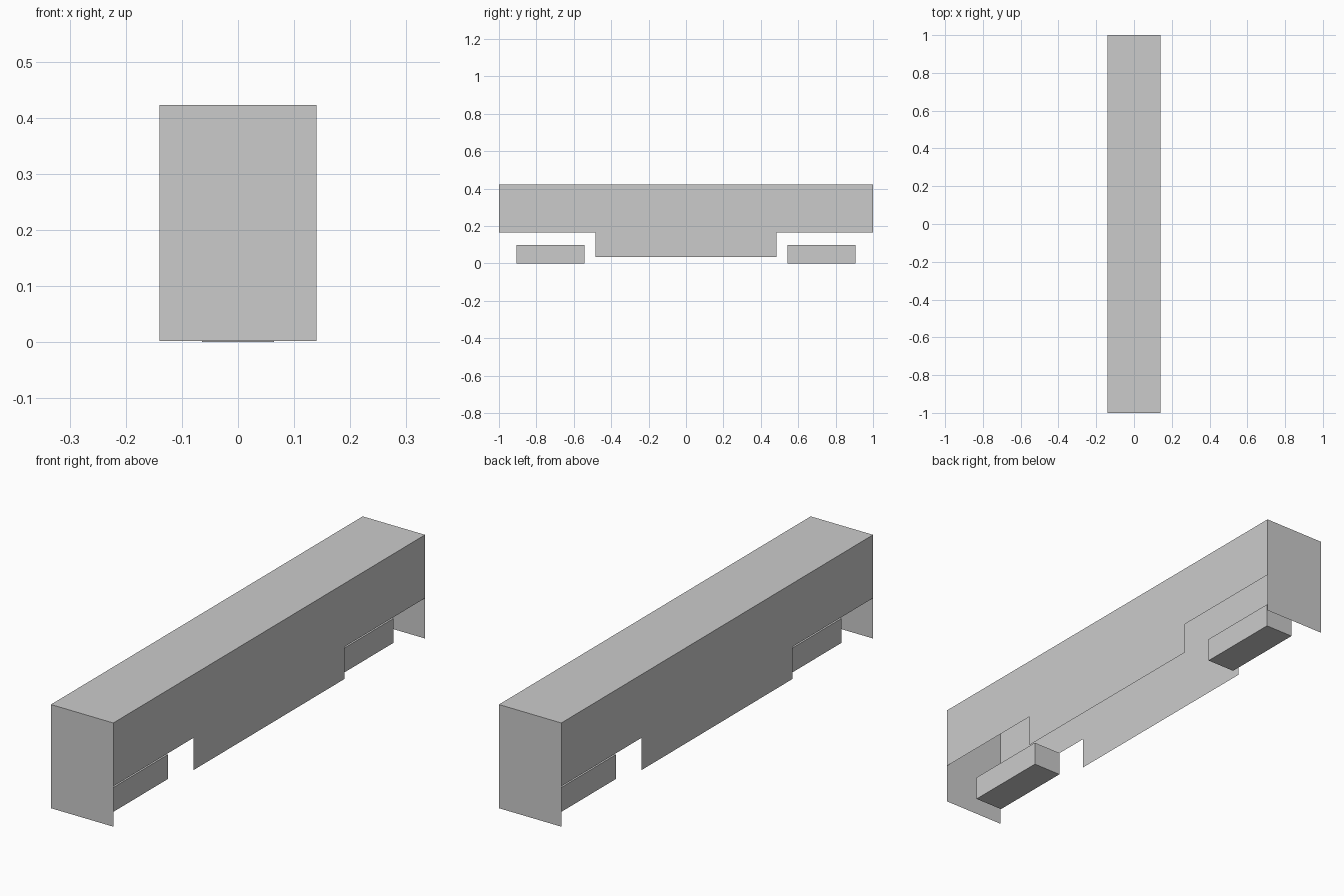
import bpy
import bmesh

cube = bpy.data.objects.get("Cube")
if cube:
    bpy.data.objects.remove(cube, do_unlink=True)

# Main dimensions
HALF_W, HALF_L, TOP = 0.14, 1.0, 0.423
SIDE_Z, SKIRT_Z, SKIRT_Y, END_Z = 0.166, 0.035, 0.484, 0.002
TRUCK_W, TRUCK_IN, TRUCK_OUT, TRUCK_H = 0.064, 0.542, 0.906, 0.099

grey = bpy.data.materials.new("light grey")
grey.use_nodes = True
colour = (0.6, 0.6, 0.6, 1)
grey.diffuse_color = colour
grey.node_tree.nodes["Principled BSDF"].inputs["Base Color"].default_value = colour


def add_object(name, bm):
    mesh = bpy.data.meshes.new(name)
    bm.to_mesh(mesh)
    bm.free()
    mesh.materials.append(grey)
    obj = bpy.data.objects.new(name, mesh)
    bpy.context.collection.objects.link(obj)
    return obj


def sheet(name, points):
    bm = bmesh.new()
    bm.faces.new([bm.verts.new(p) for p in points])
    return add_object(name, bm)


# Roof sheet
sheet("roof", [(-HALF_W, -HALF_L, TOP), (HALF_W, -HALF_L, TOP),
               (HALF_W, HALF_L, TOP), (-HALF_W, HALF_L, TOP)])

# Side walls: upper panel with a deeper skirt in the middle
wall = [(-HALF_L, SIDE_Z), (-SKIRT_Y, SIDE_Z), (-SKIRT_Y, SKIRT_Z),
        (SKIRT_Y, SKIRT_Z), (SKIRT_Y, SIDE_Z), (HALF_L, SIDE_Z),
        (HALF_L, TOP), (-HALF_L, TOP)]
for name, s in (("left_wall", 1), ("right_wall", -1)):
    sheet(name, [(s * HALF_W, s * y, z) for y, z in wall])

# End walls reach almost to the ground; the underside stays open
for name, s in (("front_wall", -1), ("back_wall", 1)):
    sheet(name, [(s * HALF_W, s * HALF_L, END_Z), (-s * HALF_W, s * HALF_L, END_Z),
                 (-s * HALF_W, s * HALF_L, TOP), (s * HALF_W, s * HALF_L, TOP)])

# Wheel truck blocks
for name, s in (("front_truck", -1), ("back_truck", 1)):
    bm = bmesh.new()
    bmesh.ops.create_cube(bm, size=1)
    bmesh.ops.scale(bm, vec=(2 * TRUCK_W, TRUCK_OUT - TRUCK_IN, TRUCK_H), verts=bm.verts)
    bmesh.ops.translate(bm, vec=(0, s * (TRUCK_IN + TRUCK_OUT) / 2, TRUCK_H / 2), verts=bm.verts)
    add_object(name, bm)
